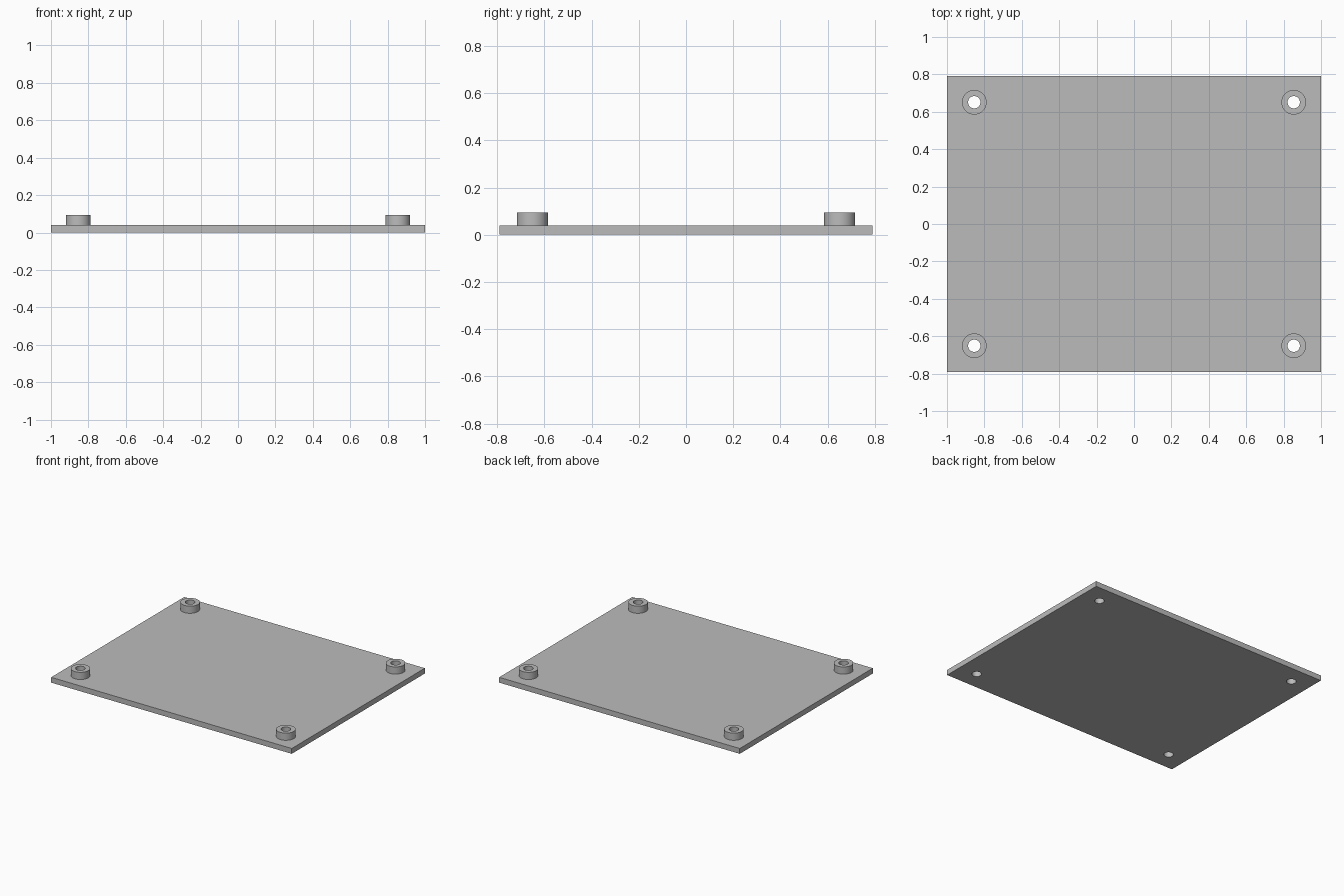
import bpy
import bmesh
from math import cos, sin, tau

cube = bpy.data.objects.get("Cube")
if cube:
    bpy.data.objects.remove(cube, do_unlink=True)

HALF_X, HALF_Y = 1.0, 0.79
PLATE_TOP, BOSS_TOP = 0.04, 0.094
HOLE_X, HOLE_Y = 0.854, 0.651
HOLE_R, BOSS_R = 0.033, 0.066
SEGMENTS = 48

grey = bpy.data.materials.new("plain grey")
grey.use_nodes = True
colour = (0.5, 0.5, 0.5, 1)
grey.diffuse_color = colour
grey.node_tree.nodes["Principled BSDF"].inputs["Base Color"].default_value = colour


def circle(cx, cy, radius):
    angles = [tau * i / SEGMENTS for i in range(SEGMENTS)]
    return [(cx + radius * cos(a), cy + radius * sin(a)) for a in angles]


def extrude_outline(name, loops, bottom, top):
    """Fill the first loop, leave the others as holes, and extrude upward."""
    curve = bpy.data.curves.new(name, "CURVE")
    curve.dimensions = "2D"
    curve.fill_mode = "BOTH"
    curve.extrude = (top - bottom) / 2
    for loop in loops:
        spline = curve.splines.new("POLY")
        spline.points.add(len(loop) - 1)
        for point, (x, y) in zip(spline.points, loop):
            point.co = (x, y, 0, 1)
        spline.use_cyclic_u = True
    outline = bpy.data.objects.new(name + " outline", curve)
    bpy.context.collection.objects.link(outline)
    bpy.context.view_layer.update()
    graph = bpy.context.evaluated_depsgraph_get()
    mesh = bpy.data.meshes.new_from_object(outline.evaluated_get(graph))
    bpy.data.objects.remove(outline, do_unlink=True)
    bpy.data.curves.remove(curve)

    # Weld caps to walls and make normals consistent
    bm = bmesh.new()
    bm.from_mesh(mesh)
    bmesh.ops.remove_doubles(bm, verts=bm.verts, dist=0.0001)
    bmesh.ops.translate(bm, verts=bm.verts, vec=(0, 0, (top + bottom) / 2))
    bmesh.ops.recalc_face_normals(bm, faces=bm.faces)
    bm.to_mesh(mesh)
    bm.free()
    mesh.materials.clear()
    mesh.materials.append(grey)

    part = bpy.data.objects.new(name, mesh)
    bpy.context.collection.objects.link(part)
    bpy.ops.object.select_all(action="DESELECT")
    part.select_set(True)
    bpy.context.view_layer.objects.active = part
    bpy.ops.object.shade_smooth_by_angle(angle=0.6)
    return part


corners = {
    "front_right": (-HOLE_X, -HOLE_Y),
    "front_left": (HOLE_X, -HOLE_Y),
    "back_left": (HOLE_X, HOLE_Y),
    "back_right": (-HOLE_X, HOLE_Y),
}

# Base plate with a through hole at each corner
rectangle = [(-HALF_X, -HALF_Y), (HALF_X, -HALF_Y), (HALF_X, HALF_Y), (-HALF_X, HALF_Y)]
holes = [circle(x, y, HOLE_R) for x, y in corners.values()]
extrude_outline("base_plate", [rectangle] + holes, 0, PLATE_TOP)

# Hollow round standoffs above the holes
for corner, (x, y) in corners.items():
    extrude_outline(corner + "_standoff",
                    [circle(x, y, BOSS_R), circle(x, y, HOLE_R)], PLATE_TOP, BOSS_TOP)
